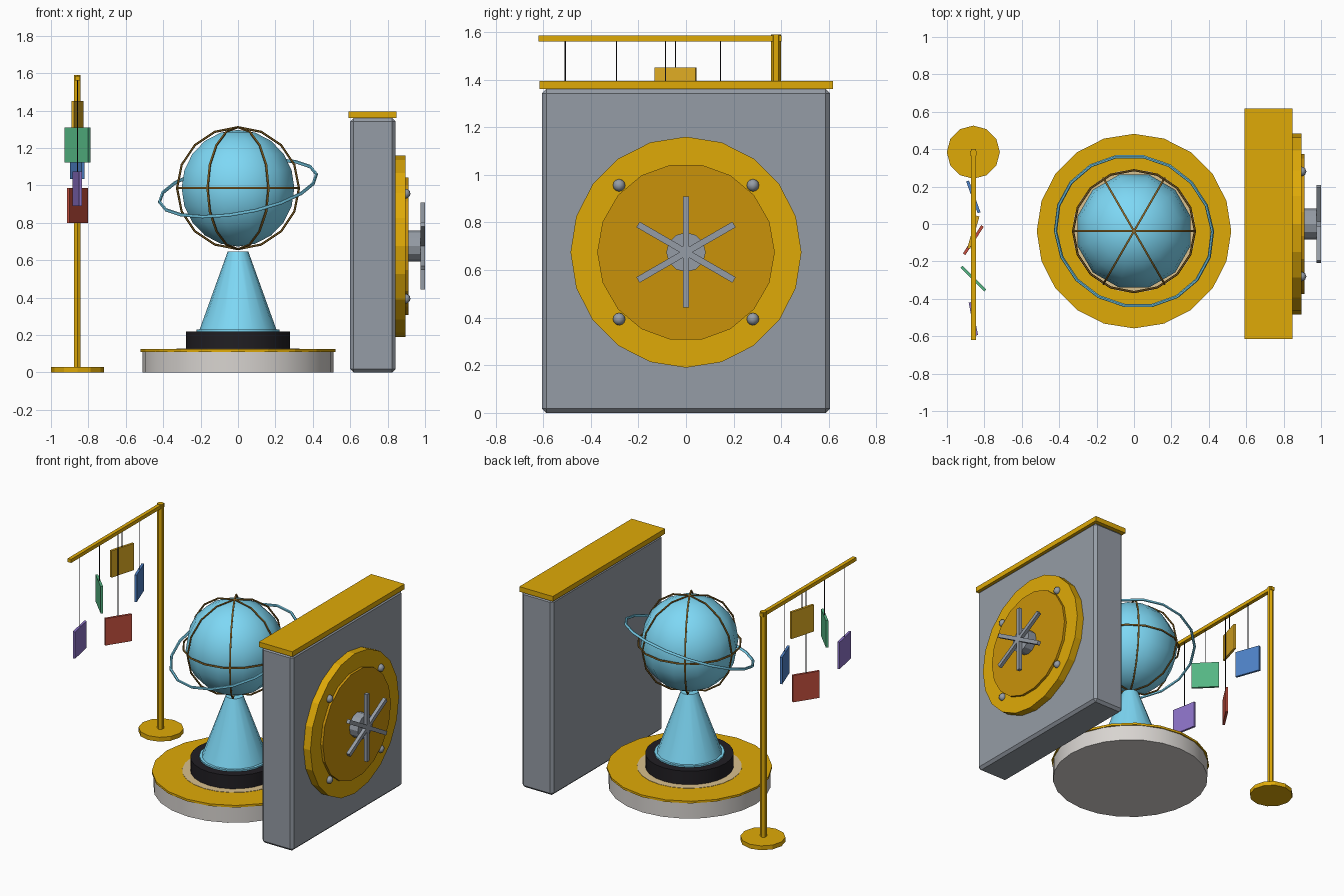
import bpy
from math import radians, pi
from mathutils import Vector

if "Cube" in bpy.data.objects:
    bpy.data.objects.remove(bpy.data.objects["Cube"])


def mat(name, r, g, b):
    m = bpy.data.materials.new(name)
    m.diffuse_color = [(c / 255) ** 2.2 for c in (r, g, b)] + [1]
    m.use_nodes = True
    m.node_tree.nodes["Principled BSDF"].inputs["Base Color"].default_value = m.diffuse_color
    return m


GOLD = mat("gold", 222, 168, 16)
DARK_GOLD = mat("dark_gold", 200, 145, 18)
BRONZE = mat("bronze", 140, 105, 45)
STEEL = mat("steel", 148, 155, 164)
SKY = mat("sky_blue", 125, 215, 245)
BLACK = mat("black", 38, 36, 40)
STONE = mat("stone", 215, 211, 207)
TAN = mat("tan", 215, 190, 140)


def finish(name, material, smooth=None):
    ob = bpy.context.object
    ob.name = name
    ob.data.materials.append(material)
    if smooth:
        bpy.ops.object.shade_smooth_by_angle(angle=radians(smooth))
    return ob


def box(name, lo, hi, material, bevel=0, rot_z=0):
    lo, hi = Vector(lo), Vector(hi)
    bpy.ops.mesh.primitive_cube_add(size=1, location=(lo + hi) / 2)
    bpy.context.object.scale = hi - lo
    bpy.ops.object.transform_apply(location=False, rotation=False, scale=True)
    ob = finish(name, material)
    ob.rotation_euler.z = rot_z
    if bevel:
        m = ob.modifiers.new("bevel", "BEVEL")
        m.width, m.segments = bevel, 1
    return ob


def cone(name, x, y, z0, z1, r0, r1, n, material, smooth=None):
    bpy.ops.mesh.primitive_cone_add(vertices=n, radius1=r0, radius2=r1, depth=z1 - z0,
                                    location=(x, y, (z0 + z1) / 2))
    return finish(name, material, smooth)


def disc_x(name, x0, x1, r, n, material):
    bpy.ops.mesh.primitive_cylinder_add(vertices=n, radius=r, depth=x1 - x0,
                                        location=((x0 + x1) / 2, 0, DOOR_Z), rotation=(0, pi / 2, 0))
    return finish(name, material)


def ring(name, r, tube, segs, material, rot=(0, 0, 0)):
    bpy.ops.mesh.primitive_torus_add(major_radius=r, minor_radius=tube, major_segments=segs,
                                     minor_segments=6, location=GLOBE, rotation=rot)
    return finish(name, material, 60)


# Vault door: slab, cap, round door, bolts and spoked wheel
DOOR_Z = 0.675
box("vault_slab", (0.6, -0.605, 0), (0.842, 0.605, 1.36), STEEL, 0.018)
box("vault_cap", (0.59, -0.615, 1.36), (0.847, 0.617, 1.395), GOLD)
disc_x("door_ring", 0.835, 0.895, 0.485, 20, GOLD)
disc_x("door_panel", 0.885, 0.912, 0.373, 18, DARK_GOLD)
for i, (sy, sz) in enumerate([(1, 1), (-1, 1), (-1, -1), (1, -1)]):
    bpy.ops.mesh.primitive_uv_sphere_add(segments=8, ring_count=6, radius=0.026,
                                         location=(0.896, sy * 0.281, DOOR_Z + sz * 0.281))
    finish(f"door_bolt_{i}", STEEL, 60)
disc_x("wheel_hub", 0.905, 0.977, 0.083, 12, STEEL)
for i in range(3):
    bar = box(f"wheel_spoke_{i}", (0.976, -0.0135, DOOR_Z - 0.233), (1.0, 0.0135, DOOR_Z + 0.233), STEEL)
    bar.rotation_euler.x = i * pi / 3

# Pedestal under the globe
CY = -0.038
cone("pedestal_base", 0, CY, 0, 0.112, 0.511, 0.511, 24, STONE, 40)
cone("pedestal_trim", 0, CY, 0.11, 0.125, 0.52, 0.52, 20, GOLD)
cone("pedestal_inlay", 0, CY, 0.12, 0.127, 0.33, 0.33, 24, TAN)
cone("black_drum", 0, CY, 0.12, 0.22, 0.278, 0.278, 24, BLACK, 40)
cone("cone_flange", 0, CY, 0.215, 0.23, 0.222, 0.222, 20, SKY, 40)
cone("cone_stand", 0, CY, 0.225, 0.647, 0.207, 0.055, 16, SKY, 40)

# Globe with wire cage and tilted orbit ring
GLOBE = (0, CY, 0.985)
bpy.ops.mesh.primitive_uv_sphere_add(segments=12, ring_count=10, radius=0.312,
                                     location=GLOBE, rotation=(0, 0, radians(15)))
finish("globe", SKY, 60)
for i in range(3):
    ring(f"cage_meridian_{i}", 0.326, 0.006, 16, BRONZE, (pi / 2, 0, i * pi / 3))
ring("cage_equator", 0.326, 0.006, 16, BRONZE)
ring("orbit_ring", 0.426, 0.009, 18, SKY, (radians(18.5), radians(-10), 0))

# Hanging stand: foot, post and arm
PX, PY = -0.859, 0.384
cone("stand_foot", PX, PY, 0, 0.03, 0.142, 0.142, 12, GOLD)
cone("stand_post", PX, PY - 0.006, 0.02, 1.59, 0.021, 0.021, 6, GOLD)
box("stand_arm", (PX - 0.013, -0.62, 1.56), (PX + 0.013, 0.402, 1.585), GOLD)

# Hanging square panels: y, centre height, turn in degrees, colour
panels = {
    "purple": (-0.507, 0.982, 11, (140, 115, 200)),
    "green": (-0.292, 1.216, 45, (85, 180, 130)),
    "red": (-0.086, 0.892, -33, (195, 80, 65)),
    "yellow": (-0.044, 1.357, -16, (222, 170, 40)),
    "blue": (0.145, 1.128, 20, (80, 130, 200)),
}
for name, (y, z, turn, rgb) in panels.items():
    box(f"{name}_panel", (PX - 0.008, y - 0.09, z - 0.093), (PX + 0.008, y + 0.09, z + 0.093),
        mat(name, *rgb), rot_z=radians(turn))
    cone(f"{name}_string", PX, y, z + 0.09, 1.565, 0.003, 0.003, 6, BLACK)
